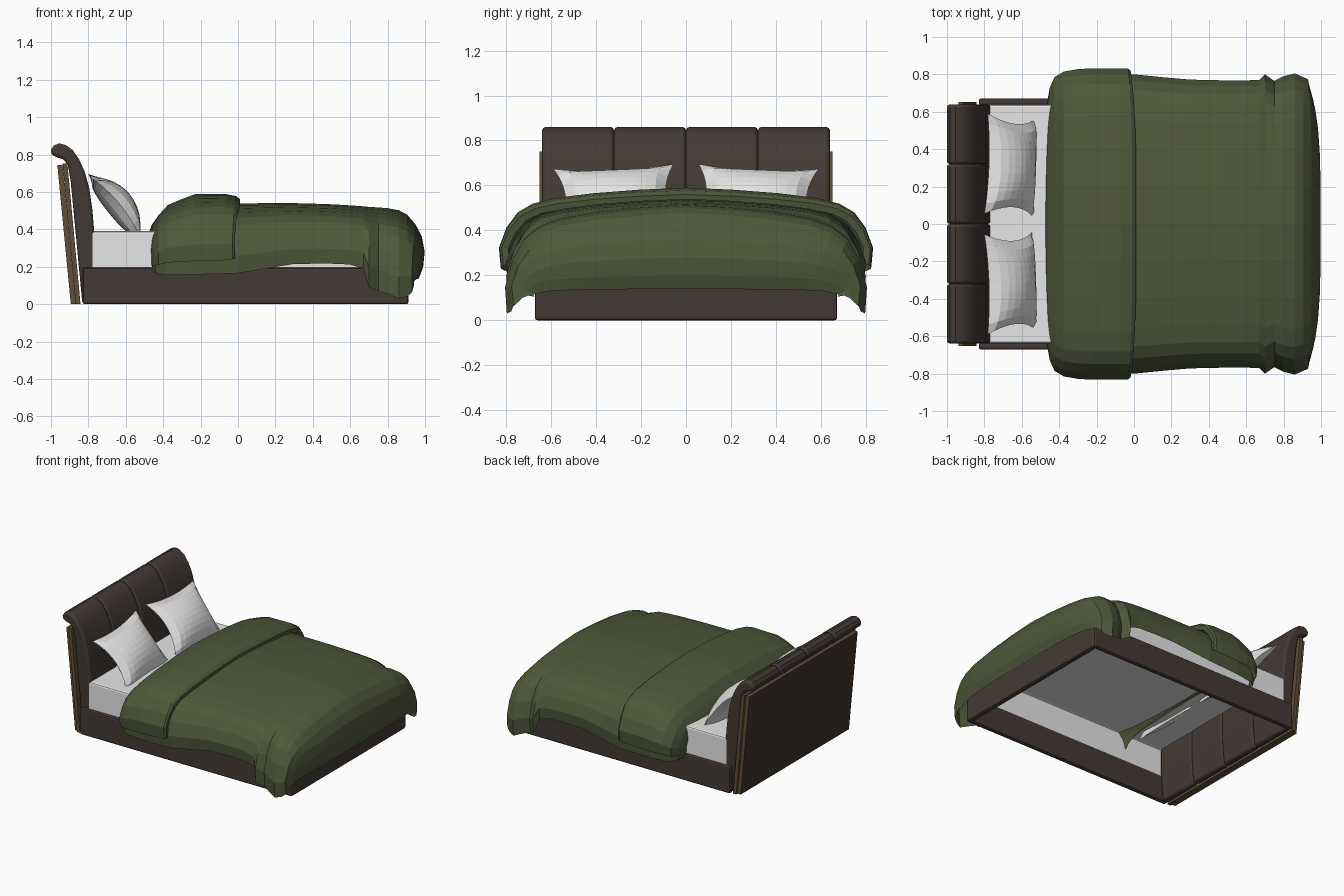
import bpy, bmesh, math
from mathutils import Vector, Matrix

if "Cube" in bpy.data.objects:
    bpy.data.objects.remove(bpy.data.objects["Cube"])


def material(name, rgb):
    m = bpy.data.materials.new(name)
    m.diffuse_color = (*rgb, 1)
    m.use_nodes = True
    m.node_tree.nodes["Principled BSDF"].inputs["Base Color"].default_value = m.diffuse_color
    return m


DARK = material("dark_upholstery", (0.056, 0.042, 0.035))
BROWN = material("brown_wood", (0.115, 0.078, 0.042))
BACK = material("dark_back_panel", (0.050, 0.034, 0.025))
GREEN = material("green_fabric", (0.078, 0.098, 0.042))
WHITE = material("white_linen", (0.80, 0.80, 0.80))


def finish(name, bm, mats, bevel=0, smooth=False):
    bmesh.ops.recalc_face_normals(bm, faces=bm.faces)
    me = bpy.data.meshes.new(name)
    bm.to_mesh(me)
    bm.free()
    ob = bpy.data.objects.new(name, me)
    bpy.context.collection.objects.link(ob)
    for m in mats:
        me.materials.append(m)
    if bevel:
        mod = ob.modifiers.new("bevel", 'BEVEL')
        mod.width = bevel
        mod.segments = 2
        mod.limit_method = 'ANGLE'
        mod.angle_limit = math.radians(60)
    if smooth:
        bpy.ops.object.select_all(action='DESELECT')
        ob.select_set(True)
        bpy.context.view_layer.objects.active = ob
        bpy.ops.object.shade_smooth_by_angle(angle=math.radians(35))
    return ob


def box_bm(lo, hi):
    bm = bmesh.new()
    lo, hi = Vector(lo), Vector(hi)
    bmesh.ops.create_cube(bm, size=1)
    for v in bm.verts:
        v.co = (lo + hi) / 2 + v.co * (hi - lo)
    return bm


def extrude_bm(profile, y0, y1):
    """Side profile (x, z) extruded along y."""
    bm = bmesh.new()
    f = bm.faces.new([bm.verts.new((x, y0, z)) for x, z in profile])
    ext = bmesh.ops.extrude_face_region(bm, geom=[f])
    for v in ext['geom']:
        if isinstance(v, bmesh.types.BMVert):
            v.co.y = y1
    return bm


# Bed frame rails, open underneath
for side, s in (("front", -1), ("back", 1)):
    ys = sorted((s * 0.672, s * 0.635))
    finish(side + "_rail", box_bm((-0.83, ys[0], 0), (0.91, ys[1], 0.195)), [DARK], 0.012)
finish("foot_rail", box_bm((0.872, -0.665, 0), (0.912, 0.665, 0.195)), [DARK], 0.012)

# Mattress shell, open at the bottom and head end
bm = box_bm((-0.785, -0.638, 0.17), (0.875, 0.638, 0.39))
bm.normal_update()
gone = [f for f in bm.faces if f.normal.z < -0.9 or f.normal.x < -0.9]
bmesh.ops.delete(bm, geom=gone, context='FACES')
finish("mattress", bm, [WHITE], 0.012)

# Padded headboard with a rolled top, four panels
ROLL = [(-0.785, 0.0), (-0.768, 0.2), (-0.768, 0.38), (-0.778, 0.5), (-0.795, 0.62),
        (-0.82, 0.71), (-0.85, 0.775), (-0.885, 0.825), (-0.92, 0.85), (-0.955, 0.86),
        (-0.985, 0.848), (-1.0, 0.825), (-0.995, 0.80), (-0.97, 0.785), (-0.935, 0.775),
        (-0.91, 0.745), (-0.895, 0.66), (-0.865, 0.35), (-0.832, 0.0)]
for i in range(4):
    y = -0.64 + 0.32 * i
    finish(f"headboard_panel_{i + 1}", extrude_bm(ROLL, y, y + 0.32), [DARK], 0.015, True)

# Leaning wooden backboard in two layers
finish("backboard", extrude_bm([(-0.938, 0.752), (-0.912, 0.752), (-0.842, 0), (-0.868, 0)],
                               -0.652, 0.652), [BROWN])
bm = extrude_bm([(-0.966, 0.745), (-0.938, 0.745), (-0.868, 0), (-0.894, 0)], -0.635, 0.635)
bmesh.ops.recalc_face_normals(bm, faces=bm.faces)
for f in bm.faces:
    f.material_index = 1 if f.normal.x < -0.8 else 0
finish("backboard_rear_panel", bm, [BROWN, BACK])

# Draped cloth: half section as (width fraction, drop fraction)
DRAPE = [(0, 0), (0.25, 0.025), (0.5, 0.07), (0.7, 0.13), (0.82, 0.2), (0.9, 0.31),
         (0.96, 0.5), (1.0, 0.75), (0.99, 1.0)]


def drape(name, stations):
    """Stations: x, crown height, half width, hem height, corner pull-back."""
    bm = bmesh.new()
    section = [(-f, g) for f, g in reversed(DRAPE[1:])] + DRAPE
    rows = []
    for x, h, w, b, pull in stations:
        rows.append([bm.verts.new((x - pull * f ** 4, f * w, h - (h - b) * g))
                     for f, g in section])
    for r, q in zip(rows, rows[1:]):
        for i in range(len(section) - 1):
            bm.faces.new((r[i], q[i], q[i + 1], r[i + 1]))
    return finish(name, bm, [GREEN])


drape("duvet", [
    (-0.46, 0.385, 0.66, 0.18, 0), (-0.44, 0.41, 0.73, 0.165, 0), (-0.39, 0.47, 0.77, 0.155, 0),
    (-0.25, 0.52, 0.79, 0.158, 0), (0.0, 0.538, 0.80, 0.165, 0), (0.15, 0.54, 0.785, 0.19, 0),
    (0.30, 0.54, 0.772, 0.215, 0), (0.48, 0.535, 0.768, 0.217, 0), (0.60, 0.528, 0.768, 0.212, 0),
    (0.67, 0.523, 0.77, 0.19, 0), (0.70, 0.52, 0.80, 0.09, 0), (0.75, 0.517, 0.765, 0.07, 0),
    (0.80, 0.513, 0.79, 0.055, 0), (0.86, 0.502, 0.805, 0.03, 0), (0.905, 0.478, 0.785, 0.04, 0),
    (0.95, 0.425, 0.775, 0.065, 0.02), (0.983, 0.36, 0.755, 0.08, 0.05),
    (0.998, 0.28, 0.735, 0.10, 0.06), (0.99, 0.20, 0.71, 0.11, 0.05),
    (0.968, 0.14, 0.68, 0.105, 0.03)])

# Folded-back top of the duvet
drape("duvet_fold", [
    (-0.475, 0.385, 0.66, 0.21, -0.012), (-0.46, 0.425, 0.73, 0.205, -0.01),
    (-0.425, 0.475, 0.785, 0.21, 0), (-0.375, 0.53, 0.815, 0.222, 0), (-0.30, 0.562, 0.828, 0.228, 0),
    (-0.23, 0.588, 0.832, 0.23, 0), (-0.07, 0.59, 0.832, 0.235, 0), (-0.01, 0.578, 0.83, 0.24, 0.02),
    (0.012, 0.56, 0.82, 0.245, 0.03), (0.008, 0.53, 0.79, 0.25, 0.03)])


# Leaning pillows with pinched corners
def pillow(name, side):
    n = 10
    up = Vector((-0.265, 0, 0.33)).normalized()
    out = Vector((up.z, 0, -up.x))
    centre = Vector((-0.643, side * 0.312, 0.532))
    roll = Matrix.Rotation(-side * math.radians(3), 3, out)
    bm = bmesh.new()
    for face in (1, -1):
        grid = []
        for i in range(n + 1):
            row = []
            for j in range(n + 1):
                u, v = 2 * i / n - 1, 2 * j / n - 1
                a = 0.268 * u * (1 - 0.17 * (1 - v * v))
                c = 0.212 * v * (1 - 0.12 * (1 - u * u))
                t = 0.075 * max(0, (1 - u * u) * (1 - v * v)) ** 0.55
                p = Vector((0, a, 0)) + up * c + out * (t * face - 0.03 * v * v + 0.01)
                row.append(bm.verts.new(centre + roll @ p))
            grid.append(row)
        for i in range(n):
            for j in range(n):
                bm.faces.new((grid[i][j], grid[i + 1][j], grid[i + 1][j + 1], grid[i][j + 1]))
    bmesh.ops.remove_doubles(bm, verts=bm.verts, dist=0.0005)
    finish(name, bm, [WHITE])


pillow("front_pillow", -1)
pillow("back_pillow", 1)
